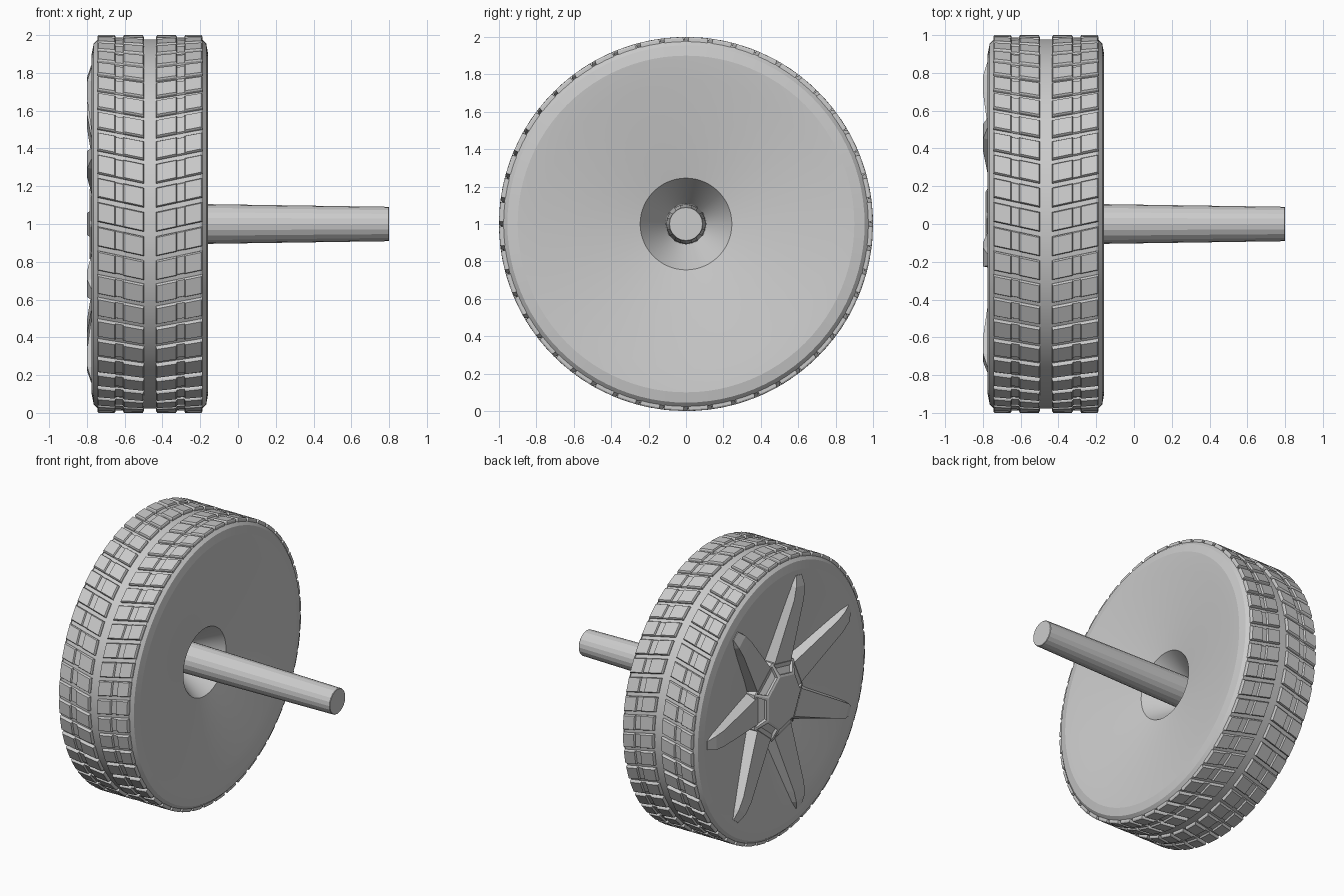
import bpy, bmesh, math

if "Cube" in bpy.data.objects:
    bpy.data.objects.remove(bpy.data.objects["Cube"])

grey = bpy.data.materials.new("plain grey")
grey.diffuse_color = (0.6, 0.6, 0.6, 1)
grey.use_nodes = True
grey.node_tree.nodes["Principled BSDF"].inputs["Base Color"].default_value = grey.diffuse_color


def finish(name, bm, smooth=None):
    bmesh.ops.recalc_face_normals(bm, faces=bm.faces)
    me = bpy.data.meshes.new(name)
    bm.to_mesh(me)
    bm.free()
    me.materials.append(grey)
    ob = bpy.data.objects.new(name, me)
    bpy.context.collection.objects.link(ob)
    if smooth:
        bpy.ops.object.select_all(action='DESELECT')
        ob.select_set(True)
        bpy.context.view_layer.objects.active = ob
        bpy.ops.object.shade_smooth_by_angle(angle=math.radians(smooth))
    return ob


def polar(x, r, a):
    # point around the wheel axis; a = 0 faces the front, rising upward
    return (x, -r * math.cos(a), 1 + r * math.sin(a))


def lathe(bm, profile, n, phase=0.0):
    # revolve an (x, r) profile round the wheel axis, capping both ends
    rings = [[bm.verts.new(polar(x, r, phase + 2 * math.pi * i / n)) for i in range(n)]
             for x, r in profile]
    for a, b in zip(rings, rings[1:]):
        for i in range(n):
            j = (i + 1) % n
            bm.faces.new((a[i], a[j], b[j], b[i]))
    bm.faces.new(rings[0])
    bm.faces.new(rings[-1])
    return rings


def loft(bm, sections):
    # skin a row of four-point sections into a closed solid
    rows = [[bm.verts.new(p) for p in s] for s in sections]
    for a, b in zip(rows, rows[1:]):
        for i in range(4):
            j = (i + 1) % 4
            bm.faces.new((a[i], a[j], b[j], b[i]))
    bm.faces.new(rows[0])
    bm.faces.new(rows[-1])


# Tyre body: dished outer face, bevelled shoulders, dished inner face, conical hole
bm = bmesh.new()
lathe(bm, [(-0.665, 0.1), (-0.665, 0.25), (-0.762, 0.775), (-0.775, 0.9), (-0.764, 0.955),
           (-0.742, 0.978), (-0.19, 0.978), (-0.168, 0.955), (-0.158, 0.9),
           (-0.171, 0.775), (-0.268, 0.245), (-0.48, 0.105)], 96)
finish("tyre_body", bm, 5)

# Tread: chevron rows, each with two blocks a side joined by a low bridge
bm = bmesh.new()
ROWS, MID, HALF = 48, -0.466, 0.053
pitch = 2 * math.pi / ROWS
for side in (-1, 1):
    for i in range(ROWS):
        for d0, d1, top in ((0.032, 0.143, 1.0), (0.135, 0.19, 0.988), (0.181, 0.279, 1.0)):
            sections = []
            for r, inset in ((0.965, 0.0), (top - 0.008, 0.001), (top, 0.006)):
                pts = []
                for d, s in ((d0 + inset, -1), (d1 - inset, -1), (d1 - inset, 1), (d0 + inset, 1)):
                    a = (i + 0.5) * pitch + 0.22 * (d - 0.28) + s * (HALF - inset)
                    pts.append(polar(MID + side * d, r, a))
                sections.append(pts)
            loft(bm, sections)
finish("tread_blocks", bm)

# Axle: slightly tapered rod
bm = bmesh.new()
lathe(bm, [(-0.50, 0.109), (-0.16, 0.105), (0.797, 0.091), (0.8, 0.088)], 20)
finish("axle", bm)

# Seven spokes on the outer face, one pointing straight to the back
bm = bmesh.new()
for k in range(7):
    ang = math.pi + k * 2 * math.pi / 7
    sections = []
    for r, w, top in ((0.15, 0.105, -0.725), (0.70, 0.058, -0.80),
                      (0.79, 0.05, -0.798), (0.86, 0.032, -0.775)):
        pts = []
        for x, t in ((top, -w), (top, w), (-0.65, w + 0.035), (-0.65, -w - 0.035)):
            c, s = math.cos(ang), math.sin(ang)
            pts.append((x, -(r * c - t * s), 1 + r * s + t * c))
        sections.append(pts)
    loft(bm, sections)
finish("wheel_spokes", bm)

# Hub cap: seven-sided frustum with sunken panels on its sloping sides
bm = bmesh.new()
lathe(bm, [(-0.64, 0.30), (-0.735, 0.29), (-0.785, 0.19)], 7, math.pi / 7 + math.pi)
bmesh.ops.recalc_face_normals(bm, faces=bm.faces)
slopes = [f for f in bm.faces if len(f.verts) == 4 and all(v.co.x < -0.73 for v in f.verts)]
bmesh.ops.inset_individual(bm, faces=slopes, thickness=0.02, depth=0.0)
bmesh.ops.inset_individual(bm, faces=slopes, thickness=0.005, depth=-0.02)
finish("hub_cap", bm)
